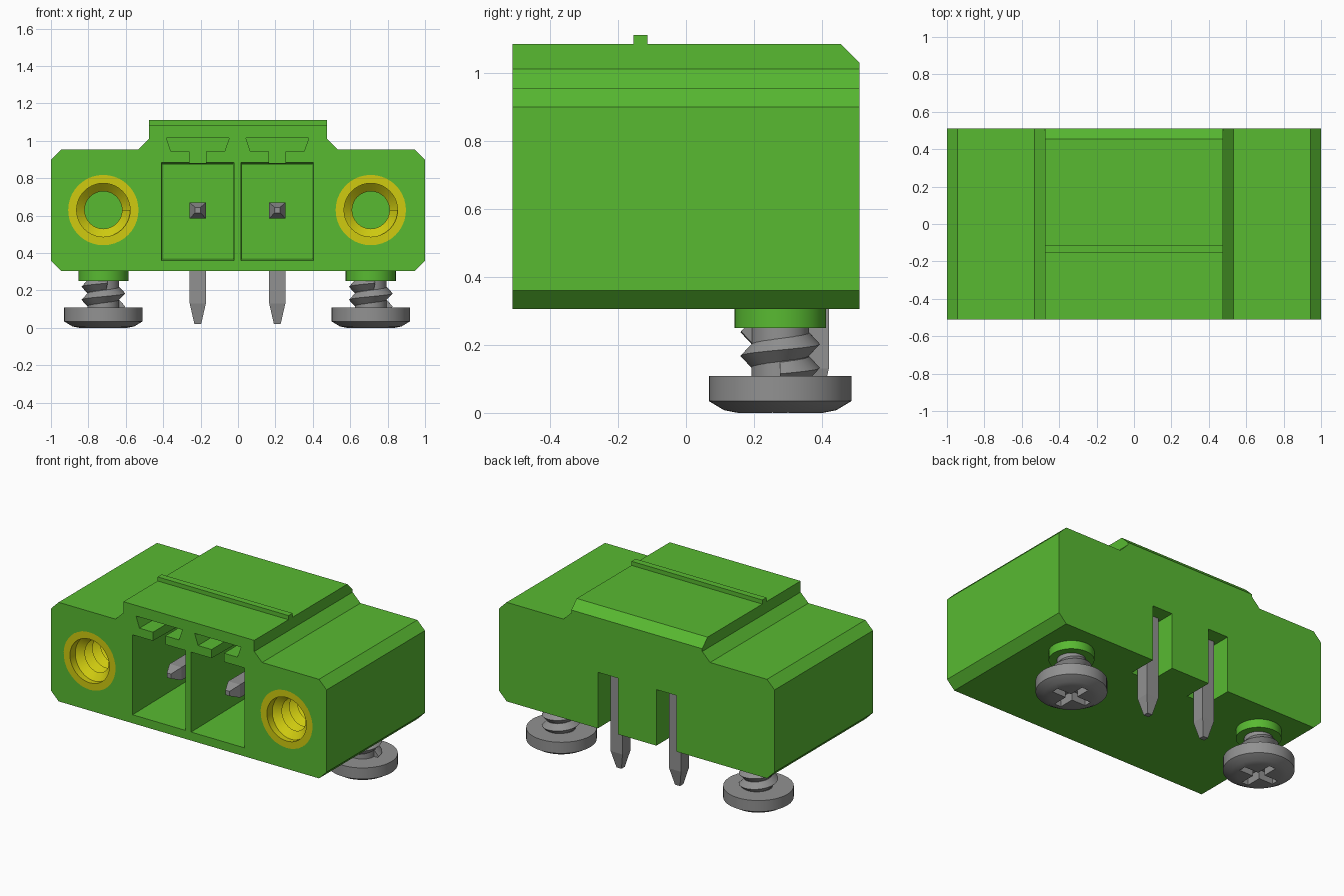
import bpy, bmesh
from math import cos, sin, pi, radians
from mathutils import Matrix, Vector

if "Cube" in bpy.data.objects:
    bpy.data.objects.remove(bpy.data.objects["Cube"], do_unlink=True)


def material(name, rgb):
    m = bpy.data.materials.new(name)
    m.use_nodes = True
    m.diffuse_color = (*rgb, 1)
    m.node_tree.nodes["Principled BSDF"].inputs["Base Color"].default_value = (*rgb, 1)
    return m


GREEN = material("green plastic", (0.098, 0.49, 0.031))
GREY = material("grey metal", (0.285, 0.285, 0.285))
YELLOW = material("yellow brass", (0.63, 0.6, 0.005))

FRONT, BACK = -0.51, 0.51
CELLS = (-0.215, 0.21)      # x centres of the two contacts
SIDES = (-0.72, 0.71)       # x centres of screws and inserts
AXIS_Z = 0.63               # height of contacts and inserts
SCREW_Y = 0.277
TO_Y = Matrix.Rotation(radians(-90), 4, 'X')   # turns +z into +y


def finish(name, bm, mat, smooth=False, matrix=None):
    if matrix:
        bm.transform(matrix)
    bmesh.ops.recalc_face_normals(bm, faces=bm.faces)
    mesh = bpy.data.meshes.new(name)
    bm.to_mesh(mesh)
    bm.free()
    obj = bpy.data.objects.new(name, mesh)
    bpy.context.collection.objects.link(obj)
    mesh.materials.append(mat)
    if smooth:
        bpy.ops.object.select_all(action='DESELECT')
        obj.select_set(True)
        bpy.context.view_layer.objects.active = obj
        bpy.ops.object.shade_smooth_by_angle(angle=radians(30))
    return obj


def loft_mesh(rings, wrap=False):
    """Join rings of points by quads; cap the ends, or wrap last to first."""
    bm = bmesh.new()
    loops = [[bm.verts.new(p) for p in ring] for ring in rings]
    pairs = list(zip(loops, loops[1:]))
    if wrap:
        pairs.append((loops[-1], loops[0]))
    else:
        bm.faces.new(loops[0])
        bm.faces.new(loops[-1])
    for a, b in pairs:
        for i in range(len(a)):
            j = (i + 1) % len(a)
            bm.faces.new((a[i], a[j], b[j], b[i]))
    return bm


def prism(name, outline, y0, y1, mat=GREEN):
    return finish(name, loft_mesh([[(x, y, z) for x, z in outline] for y in (y0, y1)]), mat)


def box(name, x0, x1, y0, y1, z0, z1, mat=GREEN):
    return prism(name, [(x0, z0), (x1, z0), (x1, z1), (x0, z1)], y0, y1, mat)


def lathe(name, profile, mat, matrix, wrap=False, n=40):
    rings = [[(r * cos(2 * pi * i / n), r * sin(2 * pi * i / n), z) for i in range(n)]
             for r, z in profile]
    return finish(name, loft_mesh(rings, wrap), mat, True, matrix)


def thread(name, root, crest, pitch, turns, mat, matrix, n=32):
    """V-shaped helical ridge starting at z = 0."""
    bm = bmesh.new()
    rows = []
    for i in range(int(turns * n) + 1):
        a, z = 2 * pi * i / n, pitch * i / n
        rows.append([bm.verts.new((r * cos(a), r * sin(a), z + dz))
                     for r, dz in ((root, 0), (crest, pitch / 2), (root, pitch))])
    for p, q in zip(rows, rows[1:]):
        for k in range(3):
            m = (k + 1) % 3
            bm.faces.new((p[k], p[m], q[m], q[k]))
    bm.faces.new(rows[0])
    bm.faces.new(rows[-1])
    return finish(name, bm, mat, True, matrix)


def cut(obj, cutters):
    bpy.context.view_layer.objects.active = obj
    for c in cutters:
        mod = obj.modifiers.new("cut", 'BOOLEAN')
        mod.operation, mod.solver, mod.object = 'DIFFERENCE', 'EXACT', c
        bpy.ops.object.modifier_apply(modifier=mod.name)
        bpy.data.objects.remove(c, do_unlink=True)


# Housing: extruded stepped profile with a chamfered top back edge
half = [(0.945, 0.305), (1, 0.36), (1, 0.9), (0.945, 0.955),
        (0.532, 0.955), (0.475, 1.012), (0.475, 1.085)]
outline = half + [(-x, z) for x, z in reversed(half)]
bm = loft_mesh([[(x, y, z) for x, z in outline] for y in (FRONT, BACK)])
res = bmesh.ops.bisect_plane(bm, geom=bm.verts[:] + bm.edges[:] + bm.faces[:],
                             plane_co=Vector((0, BACK, 1.03)),
                             plane_no=Vector((0, 1, 1)), clear_outer=True)
bmesh.ops.holes_fill(bm, edges=[e for e in bm.edges if e.is_boundary])
housing = finish("housing", bm, GREEN)

# Openings in the housing
cutters = []
for cx in CELLS:
    def rect(y, h, z0, z1):
        return [(cx - h, y, z0), (cx + h, y, z0), (cx + h, y, z1), (cx - h, y, z1)]
    cutters.append(finish("cavity_cutter", loft_mesh([rect(FRONT - 0.05, 0.193, 0.36, 0.886),
                                                      rect(0.2, 0.189, 0.372, 0.874)]), GREEN))
    cutters.append(box("neck_cutter", cx - 0.045, cx + 0.045, FRONT - 0.06, -0.06, 0.8, 0.96))
    cutters.append(prism("key_cutter", [(cx - 0.143, 0.942), (cx + 0.143, 0.942),
                                        (cx + 0.168, 1.015), (cx - 0.168, 1.015)],
                         FRONT - 0.07, -0.06))
    cutters.append(box("slot_cutter", cx - 0.073, cx + 0.073, 0.315, BACK + 0.1, 0.2, 0.673))
for sx in SIDES:
    cutters.append(lathe("insert_cutter", [(0.188, -0.1), (0.188, 0.55)], GREEN,
                         Matrix.Translation((sx, FRONT, AXIS_Z)) @ TO_Y))
cut(housing, cutters)
box("top_ridge", -0.475, 0.475, -0.155, -0.113, 1.07, 1.112)

# Bent contact pins with tapered ends: half width, outer (y, z), inner (y, z)
PIN = [(0.015, (-0.41, 0.645), (-0.41, 0.615)),
       (0.043, (-0.34, 0.67), (-0.34, 0.585)),
       (0.043, (0.42, 0.67), (0.335, 0.585)),
       (0.043, (0.42, 0.13), (0.335, 0.13)),
       (0.018, (0.395, 0.02), (0.36, 0.02))]
for side, cx in zip(("right", "left"), CELLS):
    rings = [[(cx - h, *a), (cx + h, *a), (cx + h, *b), (cx - h, *b)] for h, a, b in PIN]
    finish(side + "_contact_pin", loft_mesh(rings), GREY)

for side, sx in zip(("right", "left"), SIDES):
    # Threaded brass insert
    place = Matrix.Translation((sx, FRONT, AXIS_Z)) @ TO_Y
    lathe(side + "_insert", [(0.189, 0), (0.143, 0), (0.143, 0.55), (0.189, 0.55)],
          YELLOW, place, wrap=True)
    thread(side + "_insert_thread", 0.144, 0.1, 0.08, 5.5, YELLOW,
           place @ Matrix.Translation((0, 0, 0.015)))

    # Collar and mounting screw below the housing
    place = Matrix.Translation((sx, SCREW_Y, 0))
    lathe(side + "_collar", [(0.134, 0.25), (0.134, 0.32)], GREEN, place)
    lathe(side + "_screw_core", [(0.085, 0.09), (0.085, 0.26)], GREY, place)
    thread(side + "_screw_thread", 0.084, 0.117, 0.07, 1.8, GREY,
           place @ Matrix.Translation((0, 0, 0.08)))
    head = lathe(side + "_screw_head", [(0.125, 0), (0.165, 0.008), (0.21, 0.035), (0.21, 0.108)],
                 GREY, place)
    w, a = 0.024, 0.125
    cut(head, [box("cross_cutter", sx - dx, sx + dx, SCREW_Y - dy, SCREW_Y + dy, -0.05, 0.06, GREY)
               for dx, dy in ((w, a), (a, w))])
